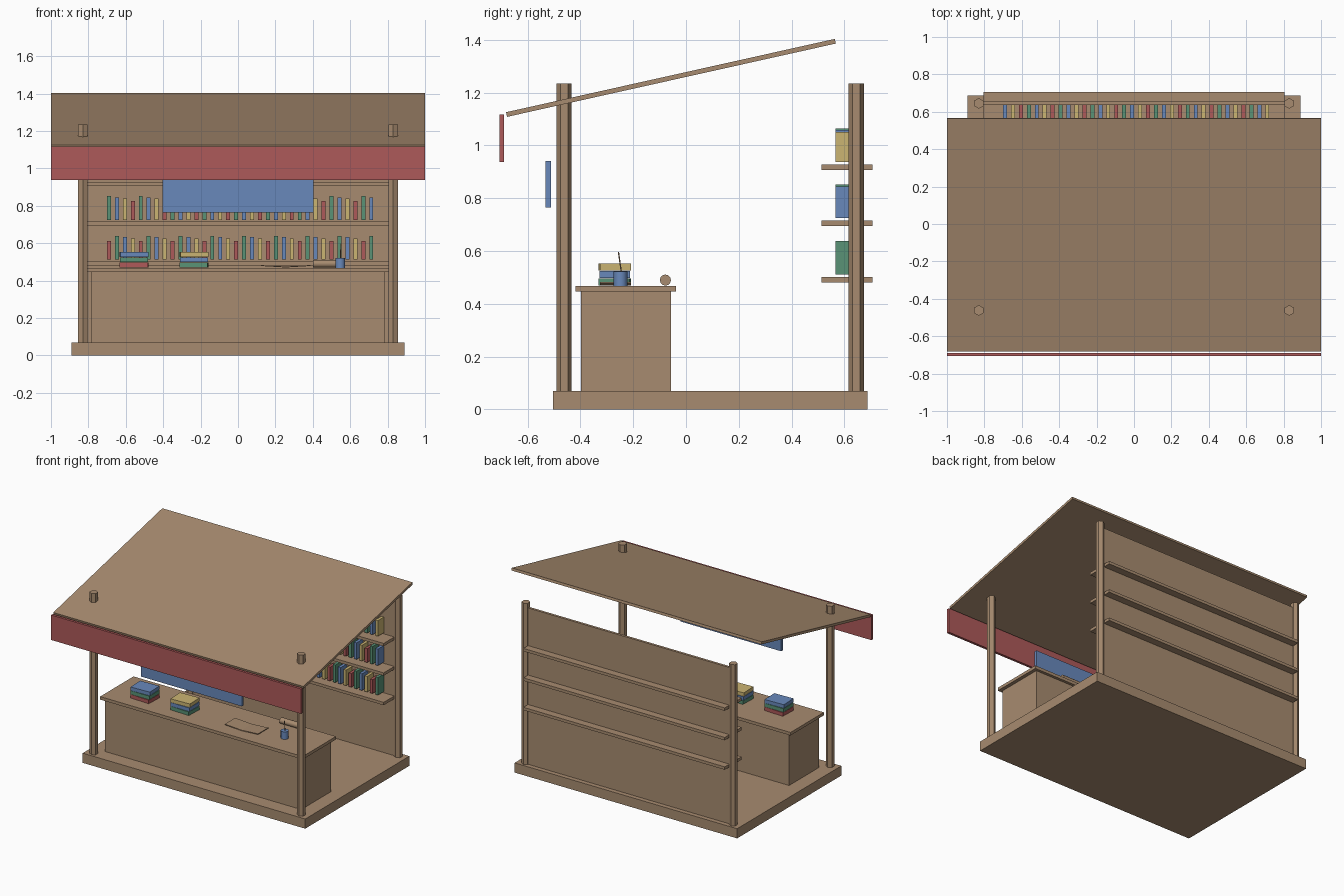
import bpy, bmesh, math
from mathutils import Matrix, Vector

if "Cube" in bpy.data.objects:
    bpy.data.objects.remove(bpy.data.objects["Cube"])


def material(name, rgb):
    m = bpy.data.materials.new(name)
    m.diffuse_color = (*rgb, 1)
    m.use_nodes = True
    m.node_tree.nodes["Principled BSDF"].inputs["Base Color"].default_value = m.diffuse_color
    return m


WOOD = material("wood_brown", (0.39, 0.26, 0.16))
RED = material("cloth_red", (0.42, 0.10, 0.10))
BLUE = material("blue", (0.14, 0.25, 0.50))
GREEN = material("green", (0.10, 0.29, 0.18))
YELLOW = material("yellow", (0.60, 0.46, 0.17))


def finish(name, bm, mat):
    bmesh.ops.recalc_face_normals(bm, faces=bm.faces)
    me = bpy.data.meshes.new(name)
    bm.to_mesh(me)
    bm.free()
    me.materials.append(mat)
    ob = bpy.data.objects.new(name, me)
    bpy.context.collection.objects.link(ob)
    return ob


def box(name, xs, ys, zs, mat=WOOD, rot=(0, 0, 0)):
    """Box from its x, y and z ranges, turned about its own centre."""
    bm = bmesh.new()
    size = [b - a for a, b in (xs, ys, zs)]
    bmesh.ops.create_cube(bm, size=1, matrix=Matrix.Diagonal((*size, 1)))
    ob = finish(name, bm, mat)
    ob.location = [(a + b) / 2 for a, b in (xs, ys, zs)]
    ob.rotation_euler = rot
    return ob


def rod(name, p, q, r, sides, mat=WOOD, smooth=False):
    """Cylinder from point p to point q."""
    p, q = Vector(p), Vector(q)
    d = q - p
    bm = bmesh.new()
    bmesh.ops.create_cone(bm, cap_ends=True, segments=sides, radius1=r,
                          radius2=r, depth=d.length)
    # upright rods keep a corner on the y axis
    turn = Matrix() if d.x == d.y == 0 else d.to_track_quat('Z', 'Y').to_matrix().to_4x4()
    bm.transform(turn)
    if smooth:
        for f in bm.faces:
            f.smooth = len(f.verts) == 4
        for e in bm.edges:
            e.smooth = all(len(f.verts) == 4 for f in e.link_faces)
    ob = finish(name, bm, mat)
    ob.location = (p + q) / 2
    return ob


# Floor and posts
box("floor", (-0.89, 0.89), (-0.503, 0.687), (0, 0.07))
for side in (-1, 1):
    for label, y in (("front", -0.462), ("back", 0.645)):
        rod(label + "_post", (side * 0.83, y, 0.06), (side * 0.83, y, 1.235), 0.0285, 6)

# Sloping roof, hanging cloth and sign
box("roof", (-1, 1), (-0.695, 0.581), (1.247, 1.265), rot=(math.radians(12.57), 0, 0))
box("valance", (-1, 1), (-0.707, -0.689), (0.937, 1.117), RED)
box("sign_board", (-0.403, 0.403), (-0.532, -0.511), (0.765, 0.942), BLUE)

# Counter
box("counter_body", (-0.785, 0.785), (-0.398, -0.057), (0.07, 0.447))
box("counter_top", (-0.81, 0.81), (-0.418, -0.037), (0.446, 0.468))

# Back wall, shelves and rows of books
box("back_wall", (-0.805, 0.805), (0.636, 0.654), (0.07, 1.20))
cycle = [(RED, 0.10), (GREEN, 0.127), (BLUE, 0.12), (YELLOW, 0.113)]
for row, z in enumerate((0.481, 0.694, 0.907)):
    box("shelf", (-0.805, 0.805), (0.514, 0.707), (z, z + 0.021))
    for i in range(34):
        mat, h = cycle[(i + row) % 4]
        x = -0.69 + i * 0.0425
        box("shelf_book", (x - 0.0105, x + 0.0105), (0.566, 0.637), (z + 0.031, z + 0.031 + h), mat)

# Book stacks on the counter
for x, colours in ((-0.555, (RED, GREEN, BLUE)), (-0.235, (GREEN, BLUE, YELLOW))):
    for i, mat in enumerate(colours):
        z = 0.47 + i * 0.0285
        box("stacked_book", (x - 0.075, x + 0.075), (-0.328, -0.212), (z, z + 0.026),
            mat, (0, 0, 0.04 * (i - 1)))

# Open book, two pages sloping to the middle
for side in (-1, 1):
    x = 0.255 + side * 0.066
    box("open_book_page", (x - 0.067, x + 0.067), (-0.325, -0.208), (0.474, 0.479),
        rot=(0, side * -0.06, 0))

# Ink pot, quill and scroll
rod("ink_pot", (0.547, -0.248, 0.468), (0.547, -0.248, 0.522), 0.026, 12, BLUE, True)
rod("quill", (0.547, -0.242, 0.50), (0.55, -0.256, 0.597), 0.0025, 6)
rod("scroll", (0.40, -0.078, 0.49), (0.55, -0.078, 0.49), 0.021, 12, WOOD, True)
